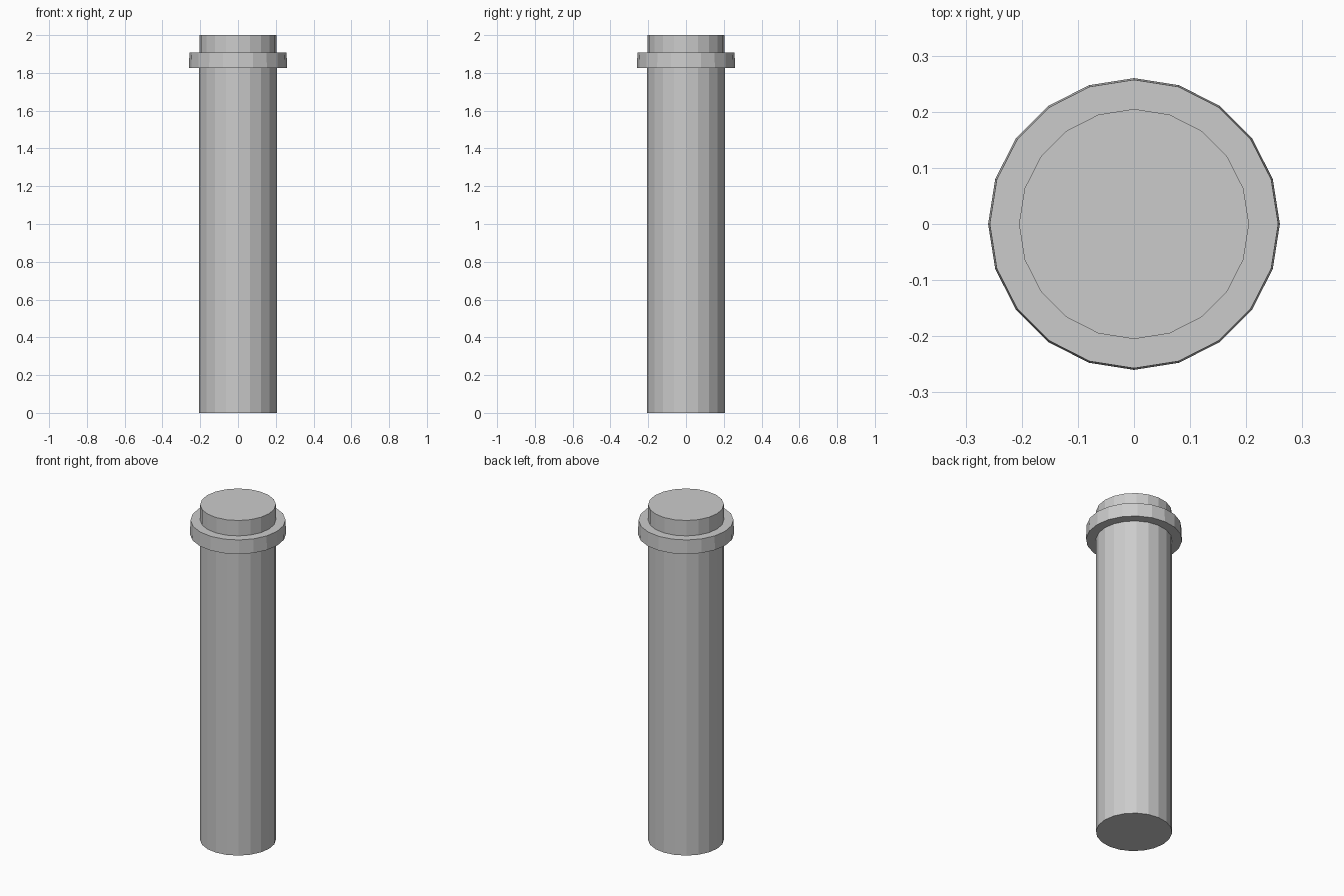
import bpy, bmesh, math

if "Cube" in bpy.data.objects:
    bpy.data.objects.remove(bpy.data.objects["Cube"])

SIDES = 20


def lathe(name, profile):
    """Revolve a (radius, z) profile into a closed, flat-faced solid."""
    bm = bmesh.new()
    rings = [[bm.verts.new((r * math.cos(2 * math.pi * i / SIDES),
                            r * math.sin(2 * math.pi * i / SIDES), z))
              for i in range(SIDES)] for r, z in profile]
    for low, high in zip(rings, rings[1:]):
        for i in range(SIDES):
            j = (i + 1) % SIDES
            bm.faces.new((low[i], low[j], high[j], high[i]))
    bm.faces.new(rings[0][::-1])
    bm.faces.new(rings[-1])
    mesh = bpy.data.meshes.new(name)
    bm.to_mesh(mesh)
    bm.free()
    obj = bpy.data.objects.new(name, mesh)
    bpy.context.collection.objects.link(obj)
    return obj


# Straight post with a slightly tapered collar stepping out near the top
lathe("collared_post", [
    (0.206, 0.0), (0.206, 1.825),      # shaft
    (0.26, 1.825), (0.257, 1.908),     # collar
    (0.205, 1.908), (0.205, 2.0),      # cap
])
